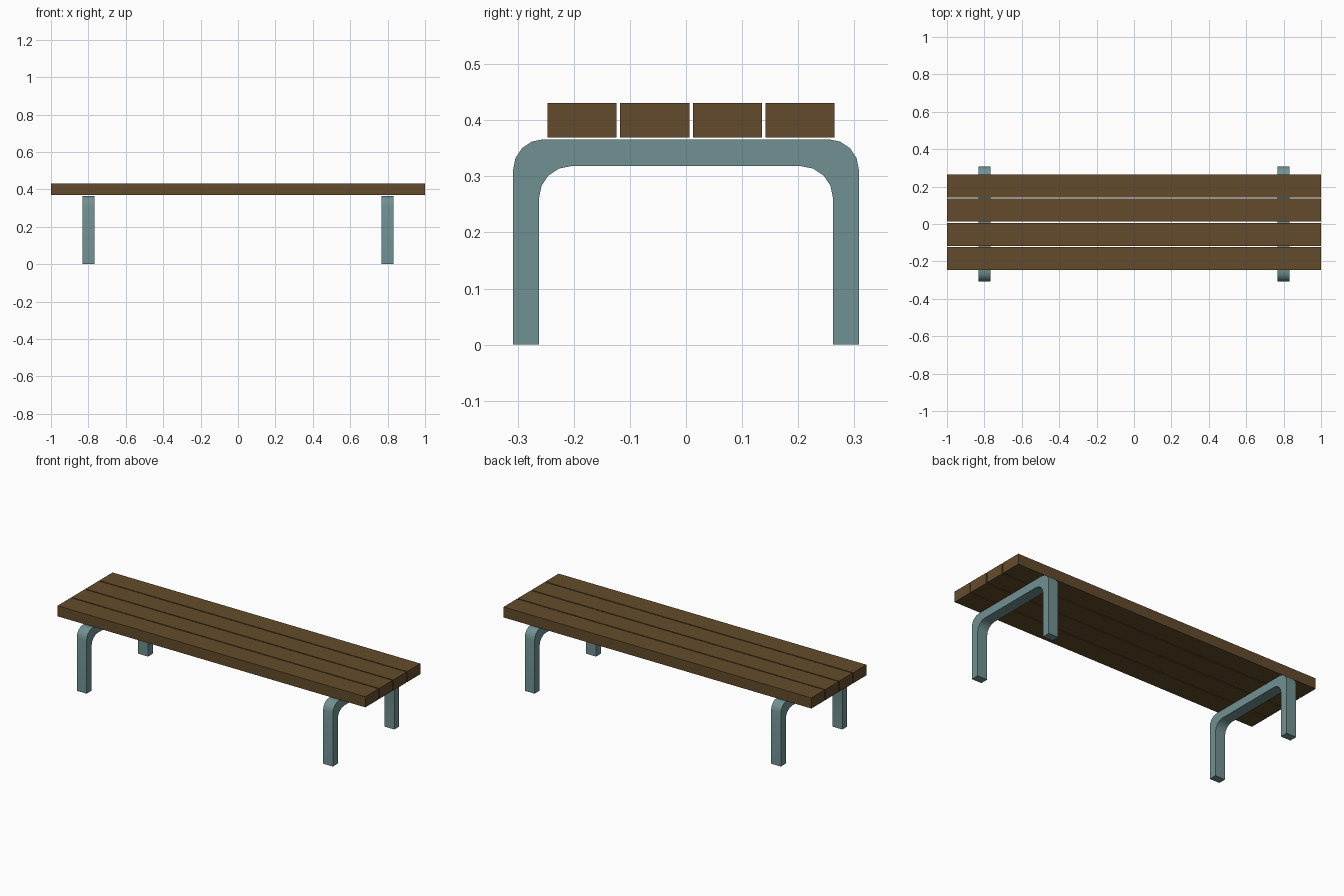
import bpy, bmesh, math

if "Cube" in bpy.data.objects:
    bpy.data.objects.remove(bpy.data.objects["Cube"])


def material(name, rgb):
    m = bpy.data.materials.new(name)
    m.diffuse_color = (*rgb, 1.0)
    m.use_nodes = True
    m.node_tree.nodes["Principled BSDF"].inputs["Base Color"].default_value = m.diffuse_color
    return m


wood = material("brown_wood", (0.125, 0.071, 0.025))
metal = material("grey_teal_metal", (0.165, 0.285, 0.287))


def finish(bm, name, mat):
    bmesh.ops.recalc_face_normals(bm, faces=bm.faces)
    me = bpy.data.meshes.new(name)
    bm.to_mesh(me)
    bm.free()
    me.materials.append(mat)
    ob = bpy.data.objects.new(name, me)
    bpy.context.collection.objects.link(ob)
    return ob


# Seat planks, running the full length
def plank(name, y):
    bm = bmesh.new()
    bmesh.ops.create_cube(bm, size=1)
    bmesh.ops.scale(bm, vec=(2.0, 0.123, 0.062), verts=bm.verts)
    bmesh.ops.translate(bm, vec=(0, y, 0.4), verts=bm.verts)
    finish(bm, name, wood)


for i in range(4):
    plank(f"seat_plank_{i + 1}", -0.185 + i * 0.1293)


# Half outline of the hoop: leg, rounded corner, ending at the crossbar
def half_outline(side, top, r, steps=4):
    pts = [(side, 0.0)]
    for i in range(steps + 1):
        a = math.pi / 2 * i / steps
        pts.append((side - r + r * math.cos(a), top - r + r * math.sin(a)))
    return pts


# Leg hoops: strip between outer and inner outline, extruded across x
def leg_hoop(name, x, half=0.032):
    rails = []
    for side, top, r in ((0.308, 0.366, 0.054), (0.262, 0.318, 0.057)):
        h = half_outline(side, top, r)
        rails.append(h + [(-y, z) for y, z in reversed(h)])
    bm = bmesh.new()
    rings = []
    for (yo, zo), (yi, zi) in zip(*rails):
        rings.append([bm.verts.new(p) for p in (
            (x - half, yo, zo), (x + half, yo, zo),
            (x + half, yi, zi), (x - half, yi, zi))])
    for a, b in zip(rings, rings[1:]):
        for k in range(4):
            n = (k + 1) % 4
            bm.faces.new((a[k], a[n], b[n], b[k]))
    bm.faces.new(rings[0])
    bm.faces.new(rings[-1])
    ob = finish(bm, name, metal)
    bpy.ops.object.select_all(action='DESELECT')
    ob.select_set(True)
    bpy.context.view_layer.objects.active = ob
    bpy.ops.object.shade_smooth_by_angle(angle=math.radians(35))


leg_hoop("left_leg_hoop", -0.8)
leg_hoop("right_leg_hoop", 0.8)
